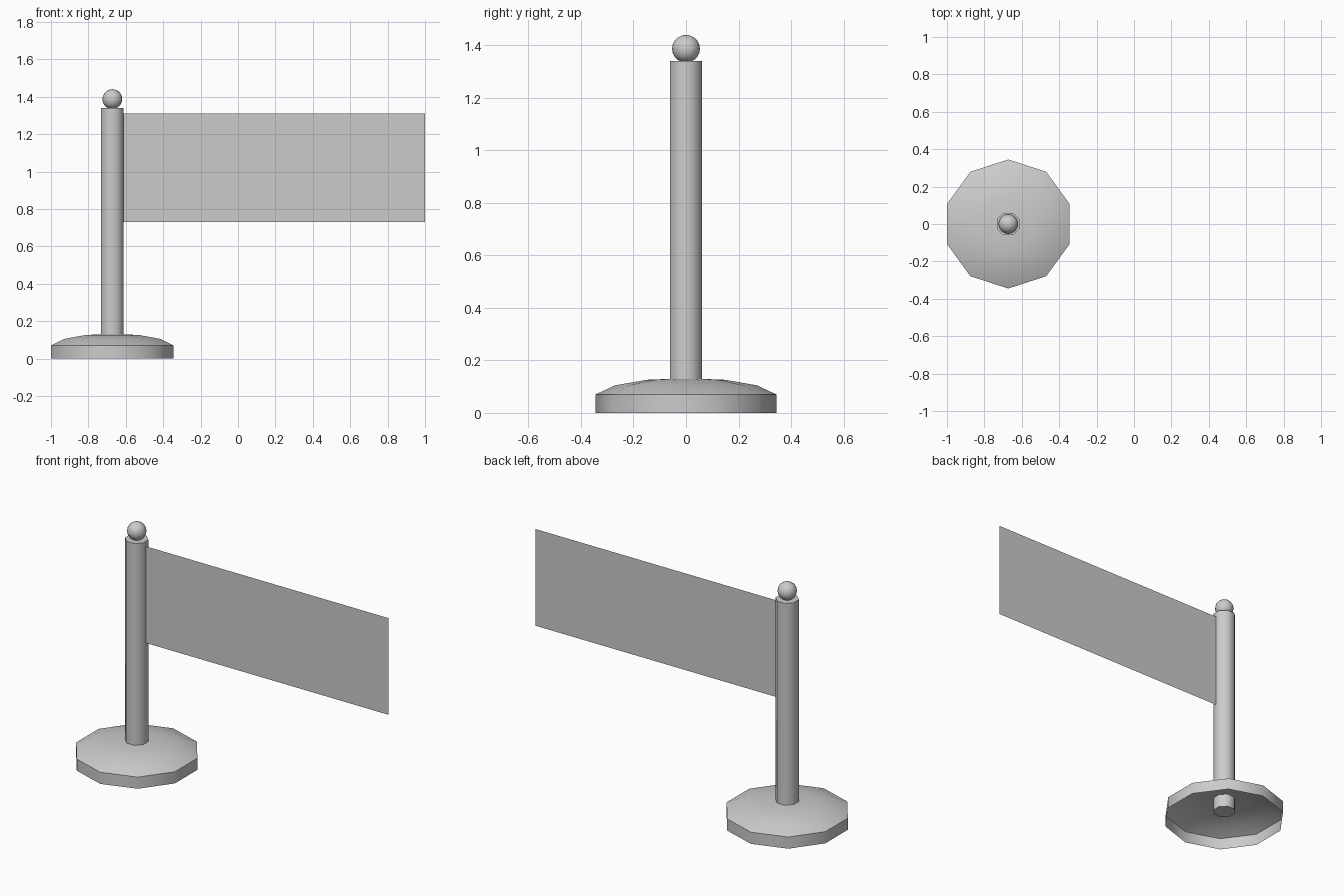
import bpy, bmesh
from math import pi, cos, sin

if "Cube" in bpy.data.objects:
    bpy.data.objects.remove(bpy.data.objects["Cube"])

CX = -0.672  # post axis


def finish(bm, name, smooth_angle=None):
    bmesh.ops.recalc_face_normals(bm, faces=bm.faces[:])
    me = bpy.data.meshes.new(name)
    bm.to_mesh(me)
    bm.free()
    ob = bpy.data.objects.new(name, me)
    bpy.context.collection.objects.link(ob)
    if smooth_angle:
        bpy.ops.object.select_all(action='DESELECT')
        ob.select_set(True)
        bpy.context.view_layer.objects.active = ob
        bpy.ops.object.shade_smooth_by_angle(angle=smooth_angle)
    return ob


def lathe(name, profile, sides, start, cap_bottom, smooth_angle):
    """Rings from (radius, z) pairs, closed on top."""
    bm = bmesh.new()
    rings = [[bm.verts.new((CX + r * cos(start + 2 * pi * i / sides),
                            r * sin(start + 2 * pi * i / sides), z))
              for i in range(sides)] for r, z in profile]
    for a, b in zip(rings, rings[1:]):
        for i in range(sides):
            j = (i + 1) % sides
            bm.faces.new((a[i], a[j], b[j], b[i]))
    bm.faces.new(rings[-1])
    if cap_bottom:
        bm.faces.new(rings[0])
    return finish(bm, name, smooth_angle)


# Domed ten-sided foot, hollow underneath
lathe("base", [(0.345, 0), (0.345, 0.07), (0.27, 0.105), (0.15, 0.126), (0.05, 0.13)],
      10, pi / 2, False, pi / 3)

# Eight-sided post running down into the hollow foot
lathe("post", [(0.065, 0.05), (0.065, 1.34)], 8, pi / 8, True, pi / 3)

# Ball on top of the post
bm = bmesh.new()
bmesh.ops.create_uvsphere(bm, u_segments=16, v_segments=10, radius=0.053)
bmesh.ops.translate(bm, verts=bm.verts[:], vec=(CX, 0, 1.387))
finish(bm, "finial_ball", pi / 3)

# Thin single-sheet banner
bm = bmesh.new()
bm.faces.new([bm.verts.new((x, 0, z)) for x, z in
              ((-0.613, 0.73), (1.0, 0.73), (1.0, 1.31), (-0.613, 1.31))])
finish(bm, "banner")
